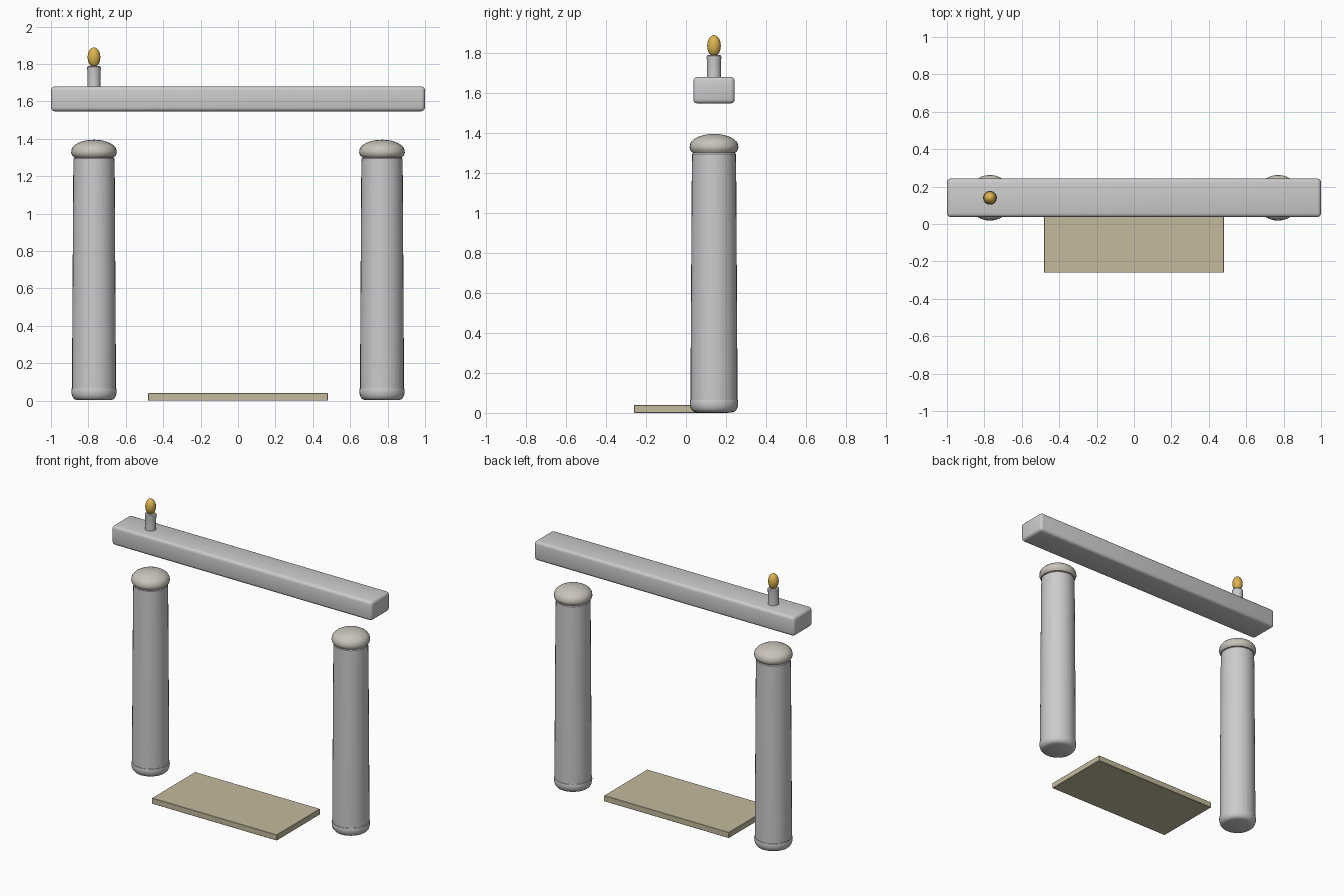
import bpy, bmesh, math

if "Cube" in bpy.data.objects:
    bpy.data.objects.remove(bpy.data.objects["Cube"])

Y = 0.14        # depth of the gateway centre line
PX = 0.77       # pillar offset from the middle


def material(name, rgb):
    m = bpy.data.materials.new(name)
    m.diffuse_color = (*rgb, 1)
    m.use_nodes = True
    m.node_tree.nodes["Principled BSDF"].inputs["Base Color"].default_value = m.diffuse_color
    return m


gold = material("gold", (0.72, 0.46, 0.08))
sand = material("sand", (0.55, 0.49, 0.34))
warm = material("warm_stone", (0.58, 0.55, 0.49))


def finish(name, bm, mat, angle=35):
    bmesh.ops.recalc_face_normals(bm, faces=bm.faces)
    me = bpy.data.meshes.new(name)
    bm.to_mesh(me)
    bm.free()
    ob = bpy.data.objects.new(name, me)
    bpy.context.collection.objects.link(ob)
    if mat:
        me.materials.append(mat)
    bpy.ops.object.select_all(action='DESELECT')
    bpy.context.view_layer.objects.active = ob
    ob.select_set(True)
    bpy.ops.object.shade_smooth_by_angle(angle=math.radians(angle))
    return ob


def lathe(name, x, profile, mat=None, sides=32):
    """Closed solid of revolution from (radius, z) points, bottom to top."""
    bm = bmesh.new()
    rings = []
    for r, z in profile:
        rings.append([bm.verts.new((x + r * math.cos(2 * math.pi * i / sides),
                                    Y + r * math.sin(2 * math.pi * i / sides), z))
                      for i in range(sides)])
    for a, b in zip(rings, rings[1:]):
        for i in range(sides):
            j = (i + 1) % sides
            bm.faces.new((a[i], a[j], b[j], b[i]))
    bm.faces.new(rings[0][::-1])
    bm.faces.new(rings[-1])
    return finish(name, bm, mat)


def box(name, lo, hi, mat=None, bevel=0.0, segments=1):
    bm = bmesh.new()
    bmesh.ops.create_cube(bm, size=1)
    for v in bm.verts:
        v.co = [(l + h) / 2 + c * (h - l) for l, h, c in zip(lo, hi, v.co)]
    if bevel:
        bmesh.ops.bevel(bm, geom=bm.edges[:], offset=bevel, segments=segments,
                        profile=0.5, affect='EDGES')
    return finish(name, bm, mat)


# pillars: rounded foot, tapering shaft, domed cap
foot = [(0.092, 0.003), (0.105, 0.008), (0.115, 0.02), (0.12, 0.037),
        (0.121, 0.055), (0.119, 0.064), (0.112, 0.068)]
shaft = [(0.117, 0.05), (0.117, 0.2), (0.114, 0.7), (0.111, 1.2),
         (0.109, 1.295), (0.10, 1.305)]
dome = [(0.121 * math.cos(t), 1.335 + 0.06 * math.sin(t))
        for t in (math.radians(d) for d in range(0, 89, 11))]
cap = [(0.100, 1.30), (0.110, 1.303), (0.119, 1.315), (0.122, 1.327)] + dome

for side, x in (("left", -PX), ("right", PX)):
    lathe(side + "_pillar_foot", x, foot)
    lathe(side + "_pillar_shaft", x, shaft)
    lathe(side + "_pillar_cap", x, cap, warm)

# floating lintel beam
box("lintel_beam", (-1, Y - 0.103, 1.547), (1, Y + 0.103, 1.68), None, 0.02, 3)

# ornament on the beam: small post and golden egg
lathe("ornament_post", -PX, [(0.036, 1.665), (0.035, 1.72), (0.036, 1.768),
                             (0.037, 1.775), (0.036, 1.784), (0.03, 1.79)], None, 24)
egg = [(0.034 * math.cos(t), 1.836 + 0.053 * math.sin(t))
       for t in (math.radians(d) for d in range(-88, 89, 11))]
lathe("ornament_egg", -PX, egg, gold, 24)

# threshold slab
box("threshold_slab", (-0.48, -0.26, 0.0), (0.48, 0.215, 0.04), sand, 0.002)
